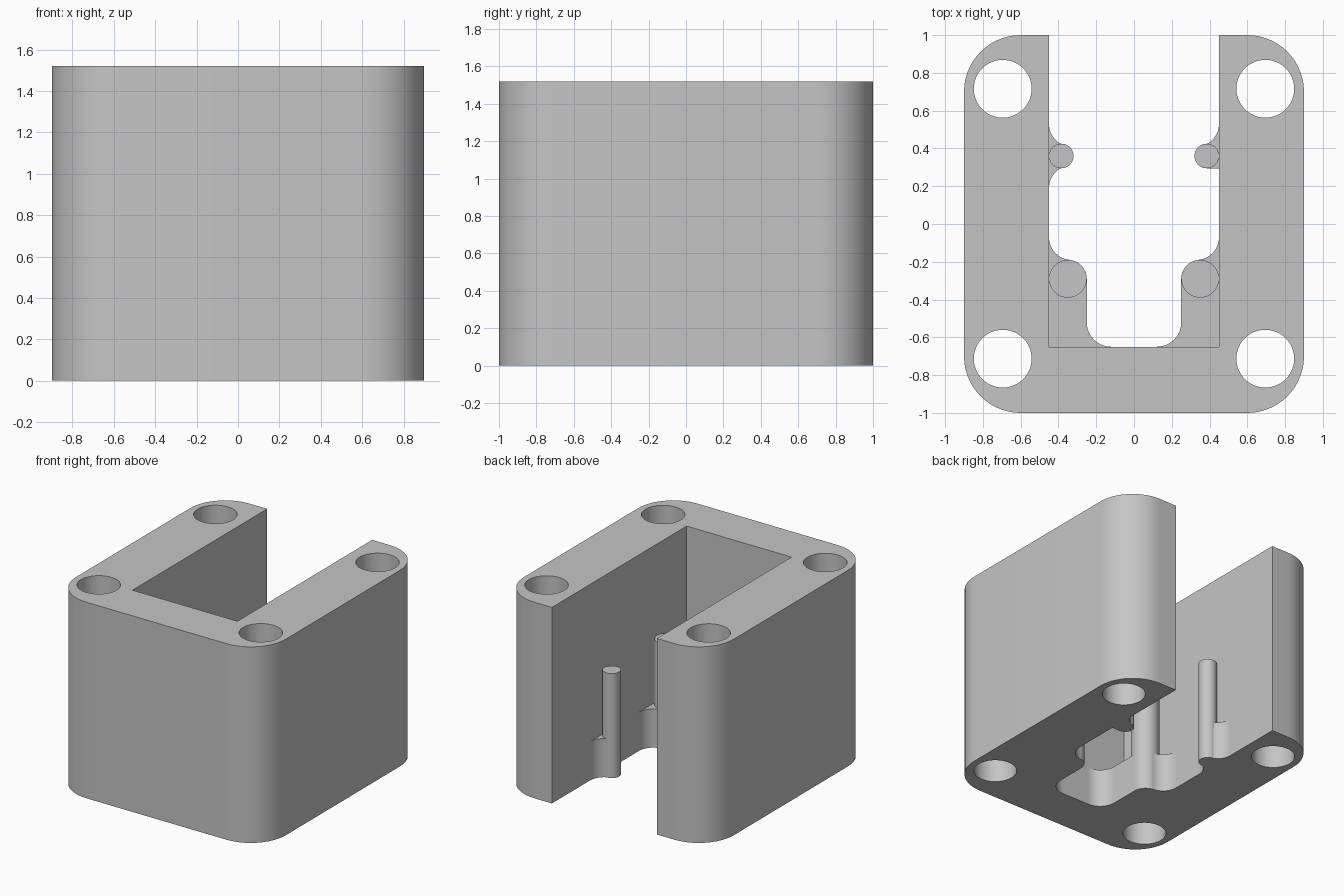
import bpy
import bmesh
from math import cos, sin, radians

cube = bpy.data.objects.get("Cube")
if cube:
    bpy.data.objects.remove(cube, do_unlink=True)

HEIGHT, PAD_TOP, PIN_TOP = 1.52, 0.30, 0.81
WALL = 0.45          # half width of the slot
SLOT_FRONT = -0.65

grey = bpy.data.materials.new("plain grey")
grey.use_nodes = True
colour = (0.56, 0.56, 0.56, 1)
grey.diffuse_color = colour
grey.node_tree.nodes["Principled BSDF"].inputs["Base Color"].default_value = colour


def arc(cx, cy, r, start, end, steps=14):
    angles = [radians(start + (end - start) * i / steps) for i in range(steps + 1)]
    return [(cx + r * cos(a), cy + r * sin(a)) for a in angles]


def circle(cx, cy, r):
    return arc(cx, cy, r, 0, 360, 48)[:-1]


def mirrored(points):
    return [(-x, y) for x, y in points]


def prism(name, outline, z0, z1):
    """Extrude a flat outline from z0 to z1."""
    bm = bmesh.new()
    base = bm.faces.new([bm.verts.new((x, y, z0)) for x, y in outline])
    top = bmesh.ops.extrude_face_region(bm, geom=[base], use_keep_orig=True)["geom"]
    for v in top:
        if isinstance(v, bmesh.types.BMVert):
            v.co.z = z1
    bmesh.ops.recalc_face_normals(bm, faces=bm.faces)
    mesh = bpy.data.meshes.new(name)
    bm.to_mesh(mesh)
    bm.free()
    mesh.materials.append(grey)
    obj = bpy.data.objects.new(name, mesh)
    bpy.context.collection.objects.link(obj)
    return obj


def activate(obj):
    bpy.ops.object.select_all(action='DESELECT')
    obj.select_set(True)
    bpy.context.view_layer.objects.active = obj


# U-shaped housing with rounded outer corners
half = ([(WALL, SLOT_FRONT), (WALL, 1)] + arc(0.6, 0.7, 0.3, 90, 0)
        + arc(0.6, -0.7, 0.3, 0, -90))
housing = prism("housing", half + mirrored(half)[::-1], 0, HEIGHT)

# Corner bolt holes
for x in (-0.695, 0.695):
    for y in (-0.713, 0.716):
        cutter = prism("hole_cutter", circle(x, y, 0.153), -0.1, HEIGHT + 0.1)
        cutter.hide_render = True
        mod = housing.modifiers.new("hole", 'BOOLEAN')
        mod.operation, mod.solver, mod.object = 'DIFFERENCE', 'EXACT', cutter
        activate(housing)
        bpy.ops.object.modifier_apply(modifier=mod.name)
        bpy.data.objects.remove(cutter, do_unlink=True)

parts = [housing]

# Low pads in the front corners and around the rear pins
front_pad = ([(WALL, SLOT_FRONT)] + arc(0.33, -0.07, 0.12, 0, -90)
             + arc(0.35, -0.29, 0.10, 90, 180) + arc(0.12, -0.52, 0.13, 0, -90))
rear_pad = arc(0.33, 0.53, 0.12, 0, -62) + arc(0.385, 0.36, 0.065, 90, 270, 24)
rear_fillet = arc(0.33, 0.19, 0.12, 62, 0)
rear_square = [(WALL, 0.295)]

for side, flip in (("left", lambda p: p), ("right", mirrored)):
    rear_end = rear_square if side == "left" else rear_fillet
    parts += [
        prism(side + "_front_pad", flip(front_pad), 0, PAD_TOP),
        prism(side + "_rear_pad", flip(rear_pad + rear_end), 0, PAD_TOP),
        # Upright pins standing on the pads
        prism(side + "_front_pin", flip(circle(0.35, -0.29, 0.10)), PAD_TOP - 0.05, PIN_TOP),
        prism(side + "_rear_pin", flip(circle(0.385, 0.36, 0.065)), PAD_TOP - 0.05, PIN_TOP),
    ]

for part in parts:
    activate(part)
    bpy.ops.object.shade_smooth_by_angle(angle=radians(30))
